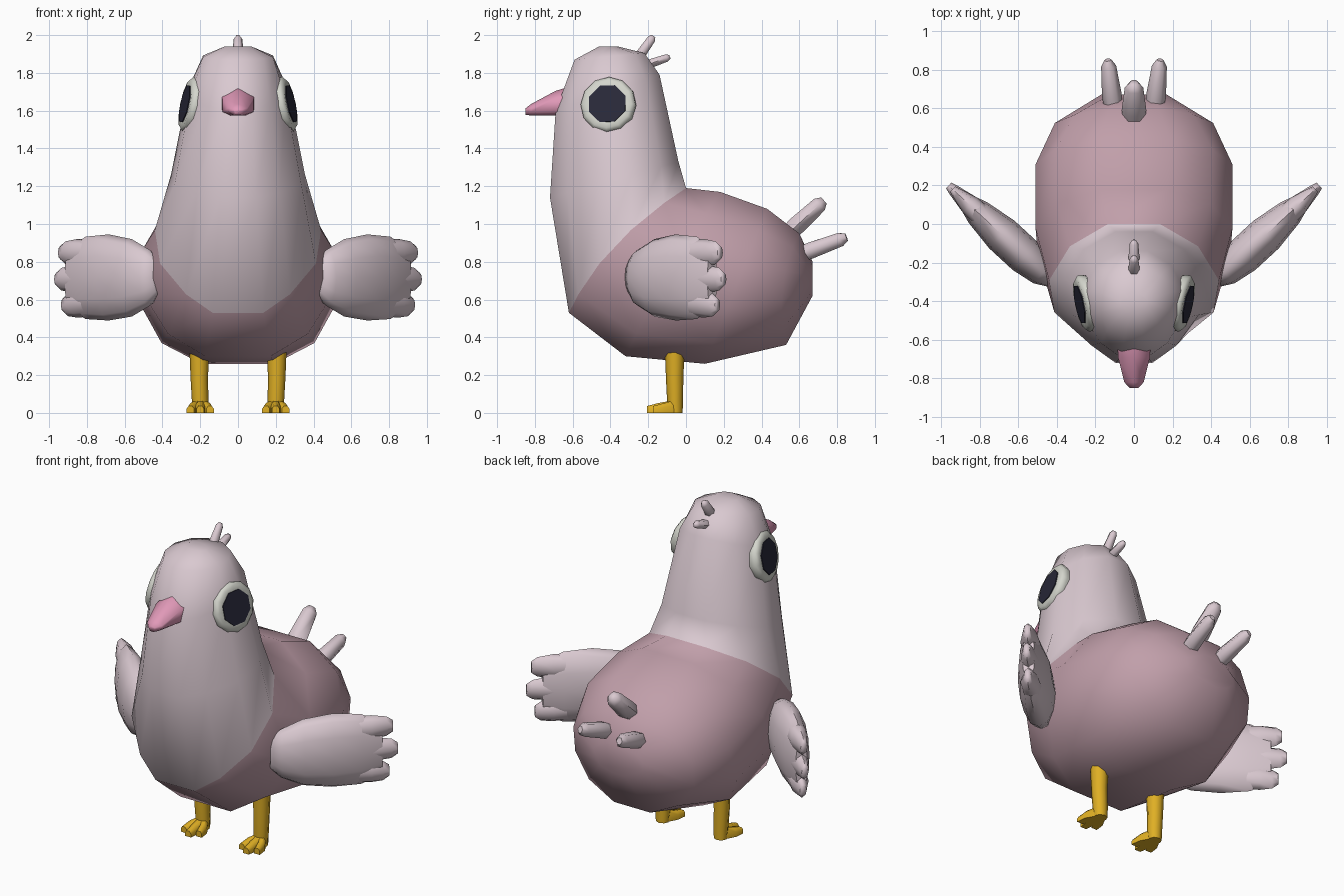
import bpy, bmesh, math
from mathutils import Vector as V

if "Cube" in bpy.data.objects:
    bpy.data.objects.remove(bpy.data.objects["Cube"])


def material(name, rgb):
    m = bpy.data.materials.new(name)
    m.diffuse_color = (*rgb, 1)
    m.use_nodes = True
    m.node_tree.nodes["Principled BSDF"].inputs["Base Color"].default_value = m.diffuse_color
    return m


PALE = material("pale_pink_plumage", (0.70, 0.585, 0.635))
MAUVE = material("mauve_plumage", (0.53, 0.345, 0.40))
PINK = material("beak_pink", (0.75, 0.32, 0.48))
YELLOW = material("leg_yellow", (0.74, 0.43, 0.018))
WHITE = material("eye_white", (0.66, 0.67, 0.61))
DARK = material("pupil_dark", (0.022, 0.022, 0.042))


def loft(name, rings, mats, angle=60, mat_rule=lambda i: 0):
    """Skin a row of equal rings, cap both ends; mat_rule colours each span."""
    bm = bmesh.new()
    vr = [[bm.verts.new(p) for p in r] for r in rings]
    n = len(vr[0])
    for i in range(len(vr) - 1):
        for j in range(n):
            k = (j + 1) % n
            f = bm.faces.new((vr[i][j], vr[i][k], vr[i + 1][k], vr[i + 1][j]))
            f.material_index = mat_rule(i)
    bm.faces.new(vr[0]).material_index = mat_rule(0)
    bm.faces.new(vr[-1]).material_index = mat_rule(len(vr) - 2)
    bmesh.ops.recalc_face_normals(bm, faces=bm.faces)
    me = bpy.data.meshes.new(name)
    bm.to_mesh(me)
    bm.free()
    for m in mats:
        me.materials.append(m)
    ob = bpy.data.objects.new(name, me)
    bpy.context.collection.objects.link(ob)
    bpy.ops.object.select_all(action='DESELECT')
    ob.select_set(True)
    bpy.context.view_layer.objects.active = ob
    bpy.ops.object.shade_smooth_by_angle(angle=math.radians(angle))
    return ob


def limb(name, axis, side, sections, mat, n=6, angle=62):
    """Loft ellipses (centre, radius along side, radius across) along an axis."""
    axis = V(axis).normalized()
    side = V(side)
    side = (side - axis * side.dot(axis)).normalized()
    up = axis.cross(side)
    rings = []
    for c, ra, rb in sections:
        rings.append([V(c) + side * ra * math.cos(a) + up * rb * math.sin(a)
                      for a in [math.tau * j / n for j in range(n)]])
    return loft(name, rings, [mat], angle)


# Body, breast and head: slanted rings
# (low y, z), (high y, z), half width, forward bulge, fullness, front taper
body = [
    ((0.67, 0.62), (0.67, 0.80), 0.17, 0.0, 1.0, 0),
    ((0.53, 0.36), (0.60, 0.95), 0.41, 0.055, 0.9, 0),
    ((0.10, 0.26), (0.43, 1.08), 0.51, 0.0, 0.74, 0),
    ((-0.32, 0.30), (0.18, 1.17), 0.51, 0.02, 0.82, 0.06),
    ((-0.62, 0.53), (0.00, 1.19), 0.44, 0.07, 0.9, 0.17),
    ((-0.72, 1.14), (-0.04, 1.33), 0.355, 0.0, 1.0, 0.15),
    ((-0.69, 1.60), (-0.14, 1.79), 0.262, 0.0, 1.0, 0.10),
    ((-0.59, 1.87), (-0.22, 1.905), 0.185, 0.0, 1.0, 0),
    ((-0.46, 1.94), (-0.36, 1.94), 0.07, 0.0, 1.0, 0),
]
SIDES = 12
rings = []
for lo, hi, w, bulge, full, taper in body:
    ring = []
    for j in range(SIDES):
        a = math.tau * (j + 0.5) / SIDES
        s, t = (f(a) / math.cos(math.pi / SIDES) for f in (math.sin, math.cos))
        b = bulge * (1 - t * t)
        tp = 1 - taper * 7 * max(t, 0) ** 2 * (1 - t)
        ring.append(V((math.copysign(w * abs(s) ** full, s) * tp,
                       (lo[0] + hi[0]) / 2 - t * (hi[0] - lo[0]) / 2 - b,
                       (lo[1] + hi[1]) / 2 - t * (hi[1] - lo[1]) / 2 + b * 0.3)))
    rings.append(ring)
loft("body", rings, [MAUVE, PALE], 70, lambda i: int(i >= 4))

# Beak: seven-cornered base narrowing to a blunt drooping tip
beak = []
for y, w, top, mid, low in [(-0.64, 0.085, 1.72, 1.675, 1.575),
                            (-0.69, 0.083, 1.705, 1.665, 1.575),
                            (-0.82, 0.05, 1.635, 1.615, 1.575),
                            (-0.85, 0.022, 1.612, 1.605, 1.577)]:
    beak.append([V((x * w, y, z)) for x, z in
                 [(0, top), (1, mid), (1, low + 0.02), (0.5, low),
                  (-0.5, low), (-1, low + 0.02), (-1, mid)]])
loft("beak", beak, [PINK], 65)


def feather(name, p0, p1, w, t):
    """Short quill with a blunt pointed end."""
    p0, p1 = V(p0), V(p1)
    limb(name, p1 - p0, (1, 0, 0), [(p0, w * 0.85, t * 0.9), (p0.lerp(p1, 0.3), w, t),
         (p0.lerp(p1, 0.88), w * 0.75, t * 0.85), (p1, w * 0.35, t * 0.45)], PALE)


# Crest and tail feathers
feather("crest_upper", (0, -0.26, 1.87), (0, -0.172, 1.995), 0.03, 0.03)
feather("crest_lower", (0, -0.23, 1.835), (0, -0.085, 1.885), 0.03, 0.027)
feather("tail_centre", (0, 0.53, 0.94), (0, 0.73, 1.125), 0.064, 0.056)
for s, tag in ((1, "right"), (-1, "left")):
    feather("tail_" + tag, (s * 0.105, 0.58, 0.83), (s * 0.135, 0.85, 0.93), 0.052, 0.05)

    # Eye: rounded white disc with a dark plate on it
    nrm = V((s * 0.95, -0.2, 0.2)).normalized()
    c = V((s * 0.258, -0.412, 1.632))
    limb("eye_" + tag, nrm, (0, 0, 1),
         [(c + nrm * d, r, r) for d, r in
          [(-0.06, 0.13), (-0.02, 0.148), (0.006, 0.148), (0.022, 0.13), (0.022, 0.10)]],
         WHITE, 12, 50)
    limb("pupil_" + tag, nrm, (0, 0.38, 1),
         [(c + nrm * d, 0.106, 0.106) for d in (0.020, 0.027)], DARK, 8, 30)

    # Wing: lens-shaped paddle swept back, ending in three feather tips
    def wing_at(u, z):
        return V((s * (0.44 + 0.51 * u), -0.28 + 0.47 * u, z))
    axis = (s * 0.51, 0.47, 0)
    limb("wing_" + tag, axis, (0, 0, 1),
         [(wing_at(u, z), hz, th) for u, z, hz, th in
          [(-0.03, 0.72, 0.09, 0.04), (0.06, 0.715, 0.15, 0.075), (0.24, 0.715, 0.205, 0.097),
           (0.48, 0.717, 0.228, 0.097), (0.72, 0.715, 0.218, 0.072),
           (0.89, 0.71, 0.16, 0.035)]], PALE, 12, 65)
    for k, (z0, z1, u1) in enumerate([(0.84, 0.848, 0.98), (0.71, 0.708, 1.02), (0.59, 0.572, 0.95)]):
        limb(f"wing_tip_{tag}_{k + 1}", axis, (0, 0, 1),
             [(wing_at(0.6, z0), 0.075, 0.06), (wing_at(0.80, (z0 + z1) / 2), 0.077, 0.054),
              (wing_at(u1 - 0.05, z1), 0.06, 0.03), (wing_at(u1, z1), 0.036, 0.02)], PALE, 8, 65)

    # Leg and three-toed foot
    limb("leg_" + tag, (0, 0, -1), (1, 0, 0),
         [((s * 0.205, -0.06, 0.33), 0.052, 0.052), ((s * 0.205, -0.06, 0.18), 0.046, 0.046),
          ((s * 0.2, -0.058, 0.06), 0.044, 0.042), ((s * 0.2, -0.056, 0), 0.04, 0.038)], YELLOW, 8)
    for k, (dx, y) in enumerate([(-0.052, -0.175), (0, -0.207), (0.052, -0.175)]):
        rings = []
        for x, yy, w, h in [(0, -0.05, 0.03, 0.07), (dx * 0.75, y + 0.06, 0.026, 0.052),
                            (dx, y, 0.02, 0.036)]:
            rings.append([V((s * 0.2 + x + px * w, yy, pz * h)) for px, pz in
                          [(-1, 0), (1, 0), (1, 0.6), (0.5, 1), (-0.5, 1), (-1, 0.6)]])
        loft(f"toe_{tag}_{k + 1}", rings, [YELLOW])
